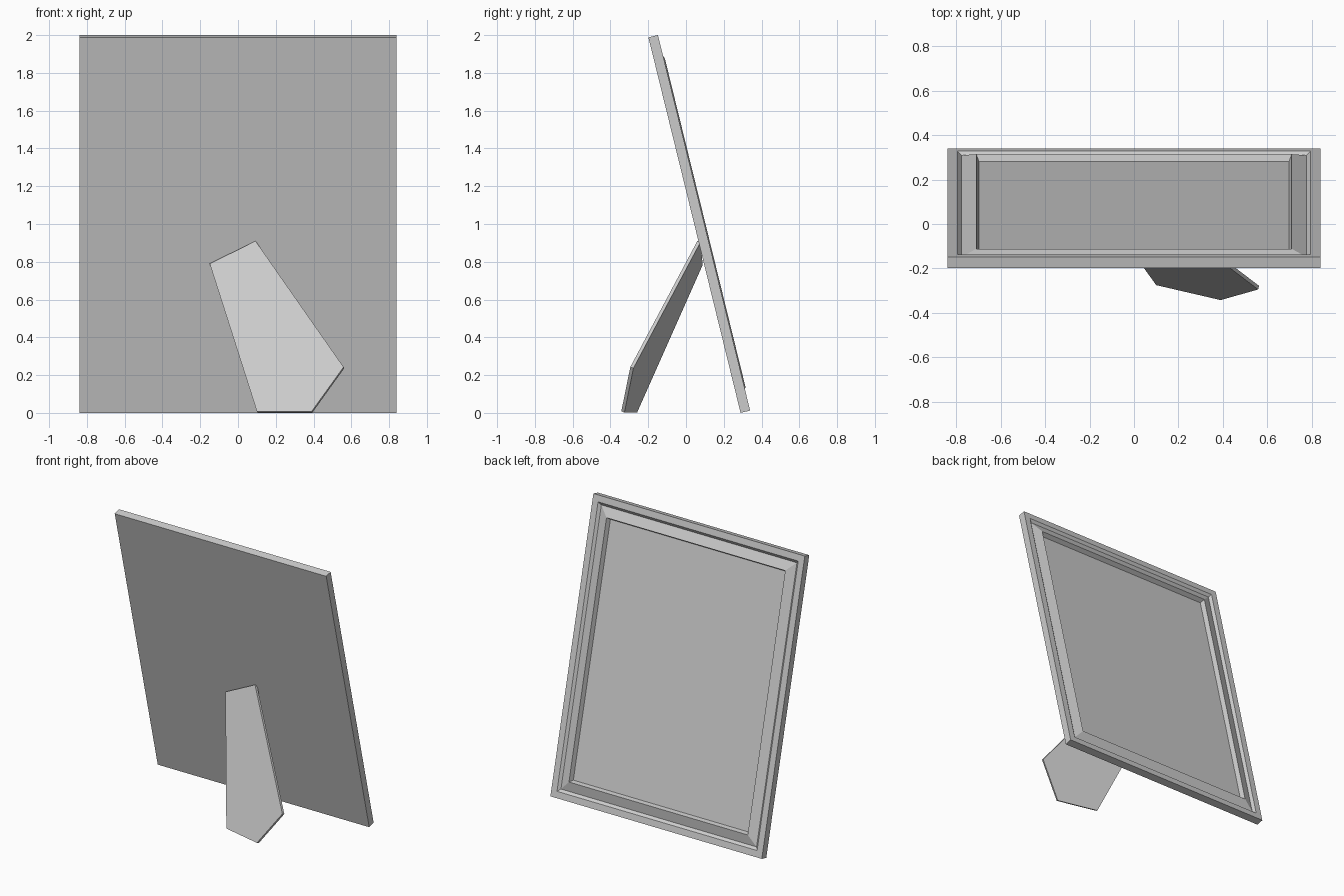
import bpy, bmesh, math
from mathutils import Vector

cube = bpy.data.objects.get("Cube")
if cube:
    bpy.data.objects.remove(cube, do_unlink=True)

grey = bpy.data.materials.new("plain_grey")
grey.use_nodes = True
colour = (0.6, 0.6, 0.6, 1)
grey.diffuse_color = colour
grey.node_tree.nodes["Principled BSDF"].inputs["Base Color"].default_value = colour


def lofted(name, rings):
    """Bridge successive closed rings and cap both ends."""
    bm = bmesh.new()
    loops = [[bm.verts.new(p) for p in ring] for ring in rings]
    for a, b in zip(loops, loops[1:]):
        n = len(a)
        for i in range(n):
            j = (i + 1) % n
            bm.faces.new((a[i], a[j], b[j], b[i]))
    bm.faces.new(list(reversed(loops[0])))
    bm.faces.new(loops[-1])
    bmesh.ops.recalc_face_normals(bm, faces=bm.faces)
    mesh = bpy.data.meshes.new(name)
    bm.to_mesh(mesh)
    bm.free()
    mesh.materials.append(grey)
    obj = bpy.data.objects.new(name, mesh)
    bpy.context.collection.objects.link(obj)
    return obj


# Leaning picture frame: each profile step is (inset from edge, depth)
half_width, height = 0.84, 2.047
profile = [(0, 0), (0, 0.052), (0.045, 0.052), (0.063, 0.036),
           (0.13, 0.058), (0.142, 0.027)]


def rectangle(inset, depth):
    x = half_width - inset
    low, high = inset, height - inset
    return [(-x, depth, low), (x, depth, low), (x, depth, high), (-x, depth, high)]


frame = lofted("picture_frame", [rectangle(*step) for step in profile])
frame.rotation_euler.x = math.atan2(0.488, 1.988)
frame.location.y = 0.289

# Slanted five-sided support leg lying in one plane
outline = [(-0.15, 0.79), (0.093, 0.91), (0.559, 0.243), (0.39, 0.008), (0.10, 0.008)]
front = [Vector((x, -0.255 - 0.232 * x + 0.37 * z, z)) for x, z in outline]
thickness = Vector((0.232, 1, -0.37)).normalized() * 0.018
lofted("support_leg", [front, [p + thickness for p in front]])
